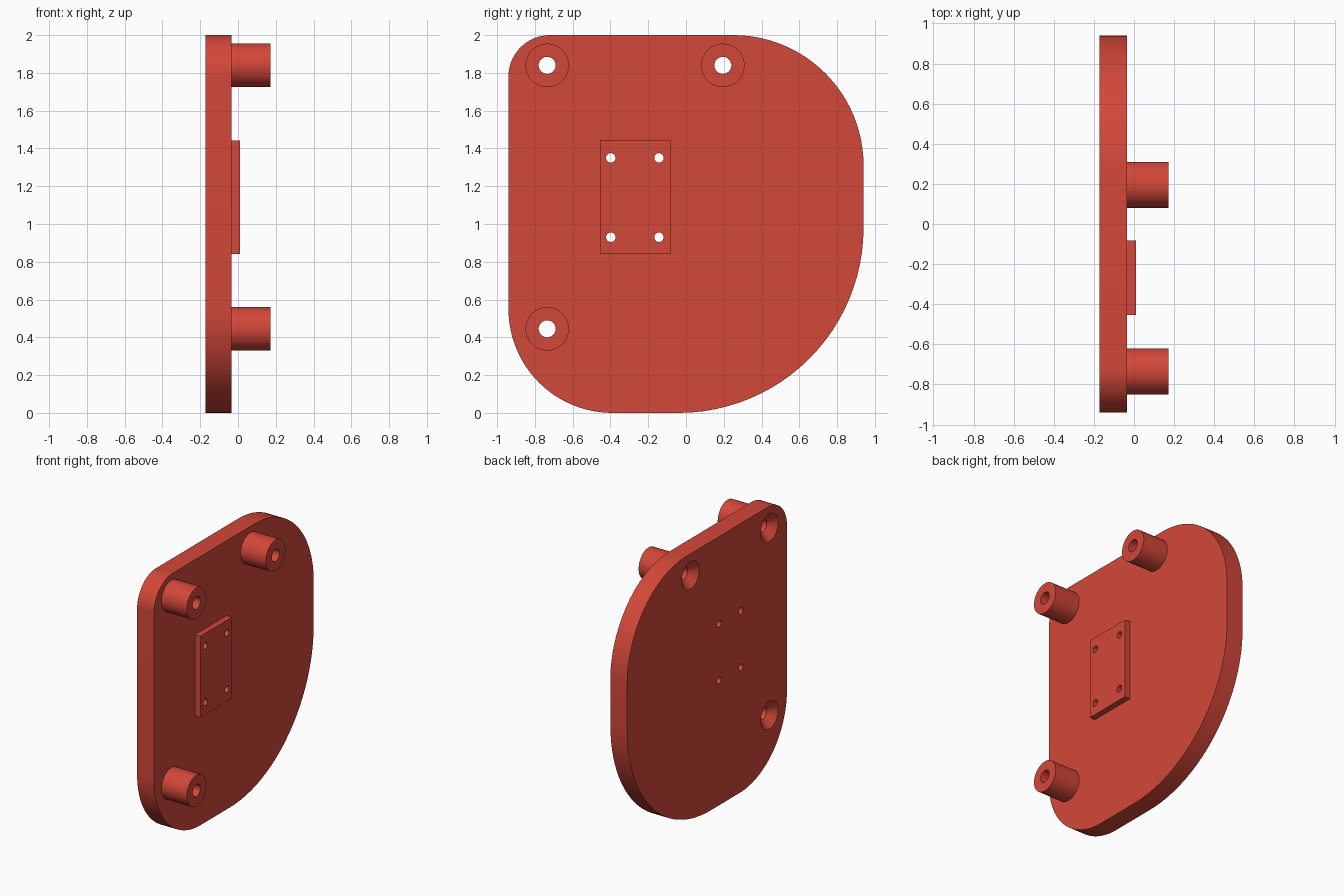
import bpy, bmesh, math

if "Cube" in bpy.data.objects:
    bpy.data.objects.remove(bpy.data.objects["Cube"])

X_BACK, X_FACE, X_PAD, X_BOSS = -0.173, -0.035, 0.01, 0.173
BOSSES = [(-0.735, 1.84), (0.195, 1.84), (-0.735, 0.445)]
SCREWS = [(y, z) for y in (-0.398, -0.143) for z in (0.93, 1.35)]

red = bpy.data.materials.new("red")
red.diffuse_color = (0.65, 0.063, 0.041, 1)
red.use_nodes = True
red.node_tree.nodes["Principled BSDF"].inputs["Base Color"].default_value = red.diffuse_color


def loft(name, sections):
    """Closed solid skinned through matching loops, each given as (x, [(y, z), ...])."""
    bm = bmesh.new()
    loops = [[bm.verts.new((x, y, z)) for y, z in pts] for x, pts in sections]
    for a, b in zip(loops, loops[1:]):
        for i in range(len(a)):
            j = (i + 1) % len(a)
            bm.faces.new((a[i], a[j], b[j], b[i]))
    bm.faces.new(loops[0][::-1])
    bm.faces.new(loops[-1])
    bmesh.ops.recalc_face_normals(bm, faces=bm.faces[:])
    me = bpy.data.meshes.new(name)
    bm.to_mesh(me)
    bm.free()
    me.materials.append(red)
    ob = bpy.data.objects.new(name, me)
    bpy.context.collection.objects.link(ob)
    return ob


def circle(cy, cz, r, n=48):
    return [(cy + r * math.cos(2 * math.pi * i / n),
             cz + r * math.sin(2 * math.pi * i / n)) for i in range(n)]


def combine(target, other, operation):
    """Apply a boolean and remove the helper solid."""
    mod = target.modifiers.new("boolean", "BOOLEAN")
    mod.operation, mod.object, mod.solver = operation, other, "EXACT"
    bpy.context.view_layer.objects.active = target
    bpy.ops.object.modifier_apply(modifier=mod.name)
    bpy.data.objects.remove(other, do_unlink=True)


# Plate outline: four corner arcs (y sign, z sign, radius, start angle)
outline = []
for sy, sz, r, start in [(1, 1, 0.69, 0), (-1, 1, 0.22, 90),
                         (-1, -1, 0.55, 180), (1, -1, 0.98, 270)]:
    cy, cz = sy * (0.94 - r), 1 + sz * (1 - r)
    for i in range(25):
        a = math.radians(start + 90 * i / 24)
        outline.append((cy + r * math.cos(a), cz + r * math.sin(a)))
plate = loft("mounting_plate", [(X_BACK, outline), (X_FACE, outline)])

# Raised rectangular pad
pad = [(-0.455, 0.84), (-0.083, 0.84), (-0.083, 1.443), (-0.455, 1.443)]
combine(plate, loft("pad", [(X_FACE - 0.05, pad), (X_PAD, pad)]), "UNION")

# Standoff bosses
for y, z in BOSSES:
    ring = circle(y, z, 0.115)
    combine(plate, loft("boss", [(X_FACE - 0.03, ring), (X_BOSS, ring)]), "UNION")

# Boss bores, countersunk from the back
for y, z in BOSSES:
    wide, bore = circle(y, z, 0.113), circle(y, z, 0.045)
    cutter = loft("bore_cutter", [(X_BACK - 0.01, wide), (X_BACK + 0.055, bore),
                                  (X_BOSS + 0.05, bore)])
    combine(plate, cutter, "DIFFERENCE")

# Small screw holes through pad and plate
for y, z in SCREWS:
    hole = circle(y, z, 0.025, 24)
    combine(plate, loft("screw_cutter", [(X_BACK - 0.05, hole), (X_PAD + 0.05, hole)]),
            "DIFFERENCE")

# Smooth the curved walls, keep the rims sharp
bpy.ops.object.select_all(action="DESELECT")
plate.select_set(True)
bpy.context.view_layer.objects.active = plate
bpy.ops.object.shade_smooth_by_angle(angle=math.radians(30))
